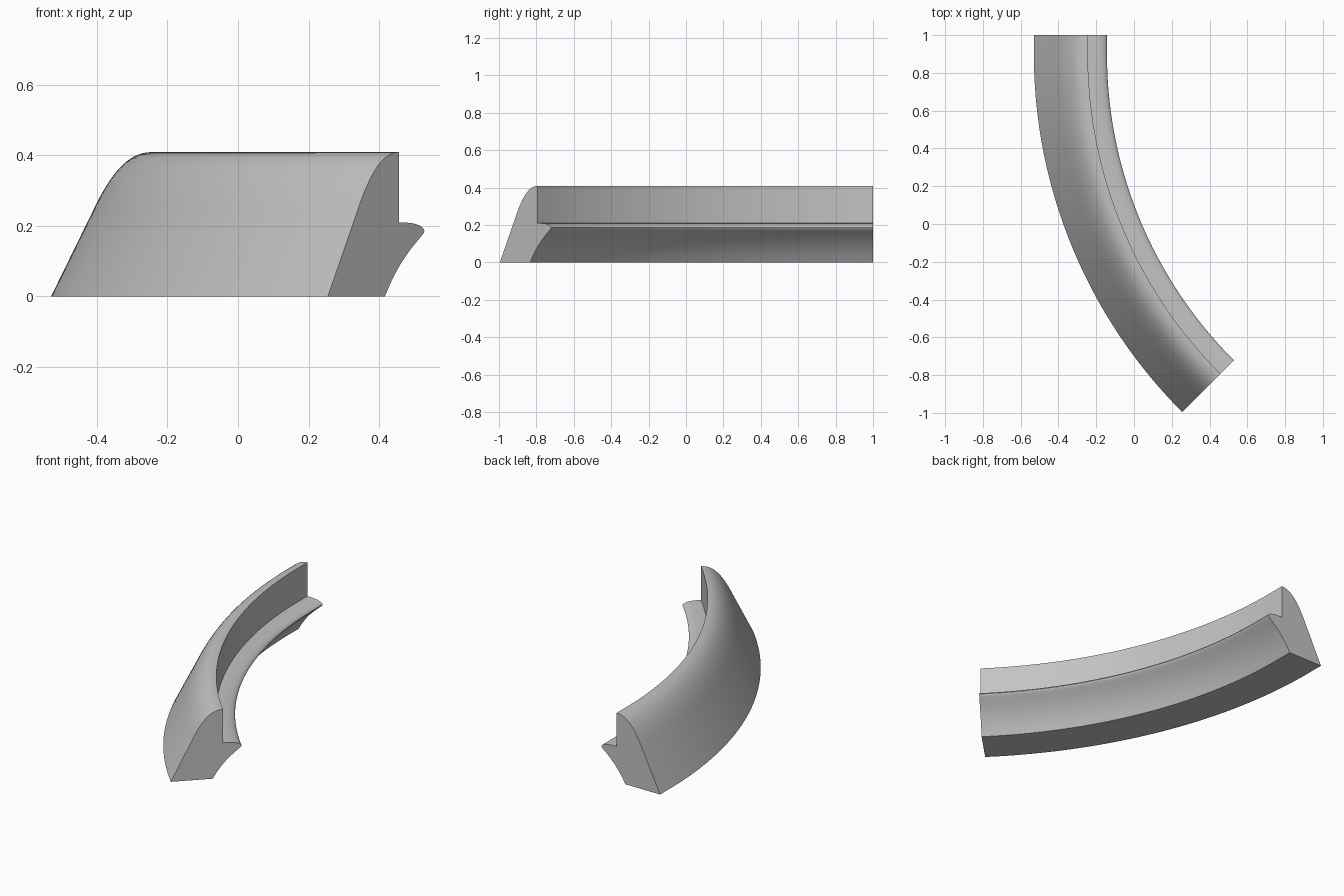
import bpy, bmesh, math
from mathutils import Vector
from mathutils.geometry import interpolate_bezier

cube = bpy.data.objects.get("Cube")
if cube:
    bpy.data.objects.remove(cube, do_unlink=True)

# Plain grey material
grey = bpy.data.materials.new("plain_grey")
grey.use_nodes = True
colour = (0.55, 0.55, 0.55, 1)
grey.diffuse_color = colour
grey.node_tree.nodes["Principled BSDF"].inputs["Base Color"].default_value = colour


def curve(a, ha, hb, b, count=12):
    points = [Vector((u, z, 0)) for u, z in (a, ha, hb, b)]
    return [(p.x, p.y) for p in interpolate_bezier(*points, count)]


# Cross-section: (distance inward from the outer foot, height)
WALL = 0.286
profile = [(0, 0)]
profile += curve((0.115, 0.235), (0.17, 0.353), (0.22, 0.409), (WALL, 0.409), 16)
profile += curve((WALL, 0.209), (0.33, 0.21), (0.38, 0.206), (0.387, 0.185))
profile += curve((0.387, 0.185), (0.387, 0.17), (0.30, 0.13), (0.229, 0))[1:]

# Sweep path: a short straight run, then an eighth of a circle
RADIUS, STRAIGHT, STEPS = 2.68, 0.1, 56
OUTER_X = -0.53
stations = [(1.0, 0.0)]
stations += [(1.0 - STRAIGHT, math.pi / 4 * i / STEPS) for i in range(STEPS + 1)]

bm = bmesh.new()
rings = []
for y, angle in stations:
    ring = []
    for u, z in profile:
        r = RADIUS - u
        ring.append(bm.verts.new((OUTER_X + RADIUS - r * math.cos(angle),
                                  y - r * math.sin(angle), z)))
    rings.append(ring)

n = len(profile)
for a, b in zip(rings, rings[1:]):
    for i in range(n):
        j = (i + 1) % n
        bm.faces.new((a[i], a[j], b[j], b[i]))
bm.faces.new(rings[0])
bm.faces.new(rings[-1])
bmesh.ops.recalc_face_normals(bm, faces=bm.faces[:])

mesh = bpy.data.meshes.new("curved_rail")
bm.to_mesh(mesh)
bm.free()
mesh.materials.append(grey)
rail = bpy.data.objects.new("curved_rail", mesh)
bpy.context.collection.objects.link(rail)

# Smooth sweep with crisp ends and corners
bpy.ops.object.select_all(action="DESELECT")
rail.select_set(True)
bpy.context.view_layer.objects.active = rail
bpy.ops.object.shade_smooth_by_angle(angle=math.radians(35))
